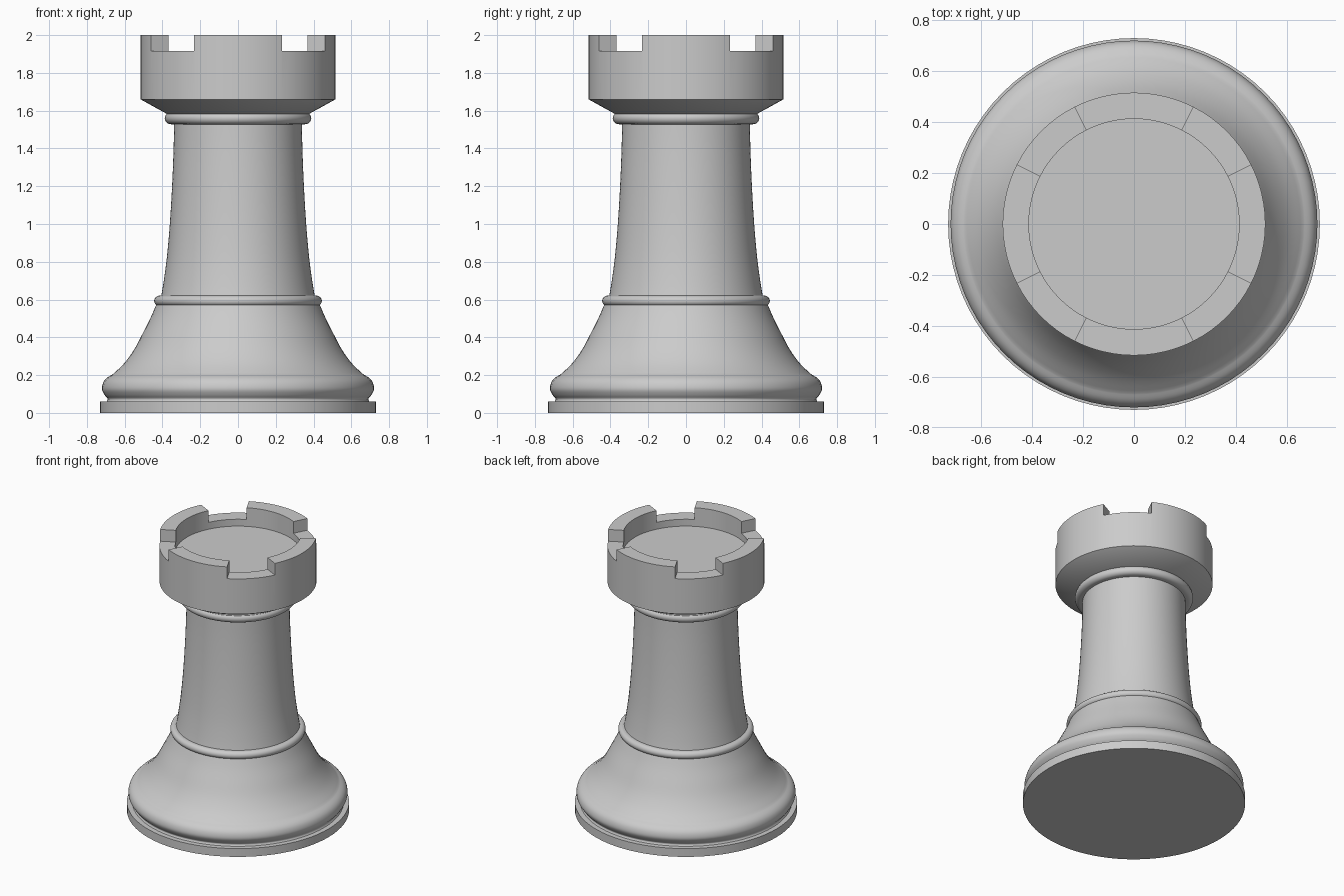
import bpy, bmesh
from math import sin, cos, pi, radians

if "Cube" in bpy.data.objects:
    bpy.data.objects.remove(bpy.data.objects["Cube"])

SEG = 80


def finish(name, bm):
    bmesh.ops.remove_doubles(bm, verts=bm.verts, dist=1e-5)
    bmesh.ops.recalc_face_normals(bm, faces=bm.faces)
    me = bpy.data.meshes.new(name)
    bm.to_mesh(me)
    bm.free()
    ob = bpy.data.objects.new(name, me)
    bpy.context.collection.objects.link(ob)
    return ob


def smooth(ob):
    bpy.ops.object.select_all(action='DESELECT')
    ob.select_set(True)
    bpy.context.view_layer.objects.active = ob
    bpy.ops.object.shade_smooth_by_angle(angle=radians(30))


def lathe(name, profile):
    """Revolve (radius, z) points into a closed solid with flat end caps."""
    bm = bmesh.new()
    rings = [[bm.verts.new((r * cos(2 * pi * i / SEG), r * sin(2 * pi * i / SEG), z))
              for i in range(SEG)] for r, z in profile]
    for a, b in zip(rings, rings[1:]):
        for i in range(SEG):
            j = (i + 1) % SEG
            bm.faces.new((a[i], a[j], b[j], b[i]))
    bm.faces.new(rings[0][::-1])
    bm.faces.new(rings[-1])
    return finish(name, bm)


def spline(pts, n=4):
    """Catmull-Rom curve through the points."""
    p = [pts[0]] + pts + [pts[-1]]
    out = []
    for a, b, c, d in zip(p, p[1:], p[2:], p[3:]):
        for k in range(n):
            t = k / n
            out.append(tuple(0.5 * (2 * b[i] + (c[i] - a[i]) * t
                       + (2 * a[i] - 5 * b[i] + 4 * c[i] - d[i]) * t * t
                       + (3 * b[i] - a[i] - 3 * c[i] + d[i]) * t ** 3) for i in (0, 1)))
    return out + [pts[-1]]


def bead(r, z, rr, rz, n=12):
    """Half-ellipse bulge, bottom to top."""
    return [(r + rr * cos(-pi / 2 + pi * k / n), z + rz * sin(-pi / 2 + pi * k / n))
            for k in range(n + 1)]


# Base disc
smooth(lathe("base_disc", [(0.73, 0), (0.73, 0.06)]))

# Flared foot with rounded lower lip
lip = spline([(0.695, 0.06), (0.69, 0.075), (0.706, 0.095), (0.72, 0.125),
              (0.714, 0.16), (0.695, 0.185), (0.665, 0.203)])
flare = spline([(0.665, 0.203), (0.605, 0.26), (0.55, 0.335), (0.50, 0.43),
                (0.46, 0.51), (0.43, 0.58)])
smooth(lathe("flared_foot", lip + flare[1:]))

# Ring between foot and column
smooth(lathe("lower_ring", bead(0.415, 0.593, 0.029, 0.028)))

# Tapered column
smooth(lathe("column", spline([(0.412, 0.59), (0.396, 0.68), (0.377, 0.82), (0.361, 1.0),
                               (0.349, 1.2), (0.341, 1.4), (0.338, 1.56)])))

# Collar under the head
smooth(lathe("collar", bead(0.355, 1.56, 0.033, 0.032)))

# Head with recessed floor
head = lathe("head", [(0.375, 1.582), (0.516, 1.66), (0.516, 2.0), (0.413, 2.0), (0.413, 1.865)])

# Four diagonal wedge cutters for the battlement gaps
bm = bmesh.new()
for q in range(4):
    a0, a1 = radians(27 + 90 * q), radians(63 + 90 * q)
    plan = [(0.3, a0), (0.8, a0), (0.8, a1), (0.3, a1)]
    lo, hi = [[bm.verts.new((r * cos(a), r * sin(a), z)) for r, a in plan] for z in (1.915, 2.1)]
    bm.faces.new(lo[::-1])
    bm.faces.new(hi)
    for i in range(4):
        j = (i + 1) % 4
        bm.faces.new((lo[i], lo[j], hi[j], hi[i]))
cutter = finish("gap_cutter", bm)
cutter.hide_render = True

mod = head.modifiers.new("gaps", 'BOOLEAN')
mod.operation = 'DIFFERENCE'
mod.solver = 'EXACT'
mod.object = cutter
bpy.ops.object.select_all(action='DESELECT')
head.select_set(True)
bpy.context.view_layer.objects.active = head
bpy.ops.object.modifier_apply(modifier=mod.name)
bpy.data.objects.remove(cutter)
smooth(head)
